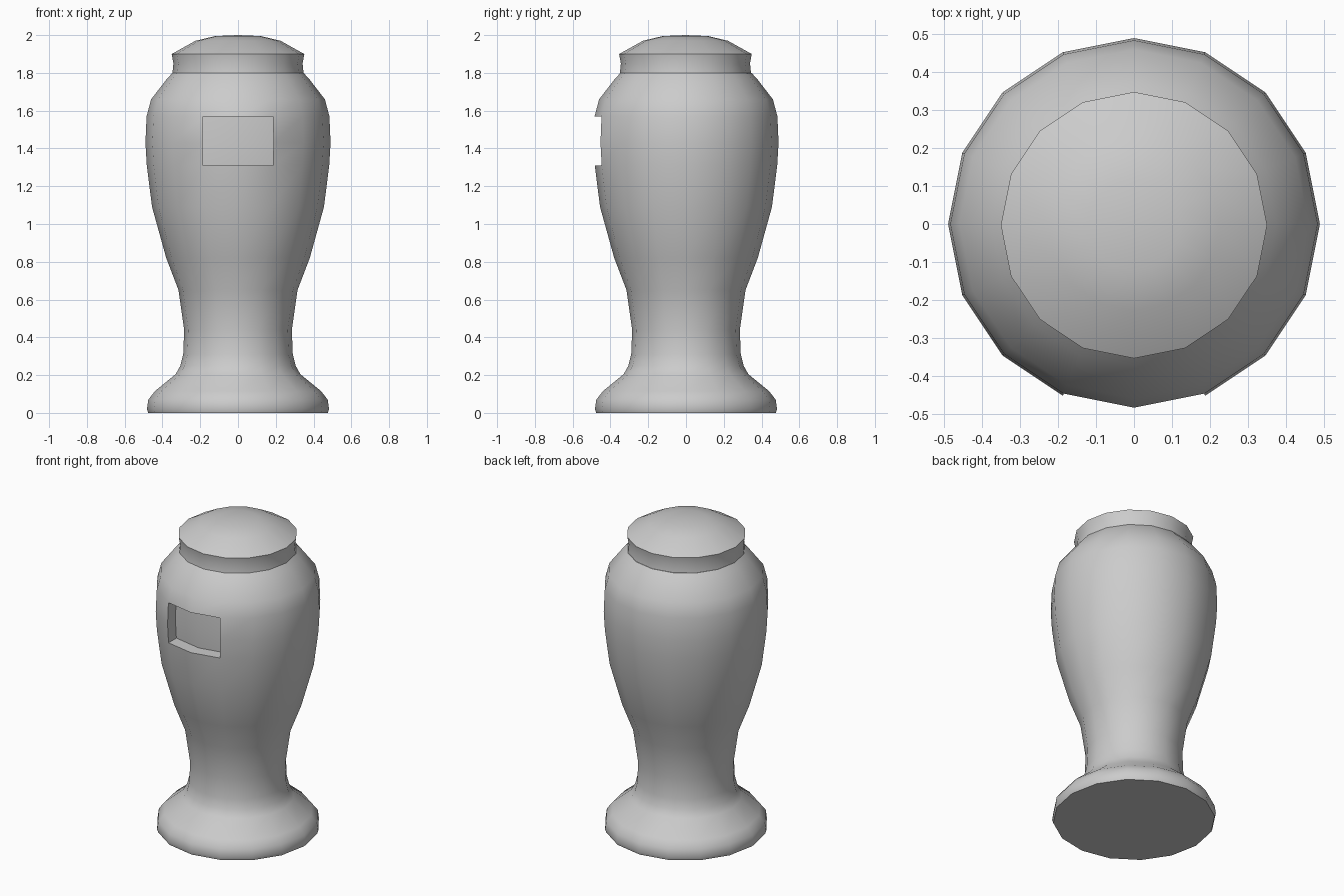
import bpy, bmesh, math

if "Cube" in bpy.data.objects:
    bpy.data.objects.remove(bpy.data.objects["Cube"])

SIDES = 16


def lathe(name, profile, y_shift=0.0, recess=None):
    """Revolve (radius, z) points; recess = (z low, z high, depth) sinks the front faces."""
    bm = bmesh.new()
    rings = []
    for r, z in profile:
        if r == 0:
            rings.append([bm.verts.new((0, y_shift, z))] * SIDES)
        else:
            rings.append([bm.verts.new((r * math.cos(2 * math.pi * i / SIDES),
                                        r * math.sin(2 * math.pi * i / SIDES) + y_shift, z))
                          for i in range(SIDES)])
    for a, b in zip(rings, rings[1:]):
        for i in range(SIDES):
            j = (i + 1) % SIDES
            bm.faces.new(list(dict.fromkeys((a[i], a[j], b[j], b[i]))))
    if profile[0][0] > 0:
        bm.faces.new(rings[0][::-1])
    if profile[-1][0] > 0:
        bm.faces.new(rings[-1])
    if recess:
        low, high, depth = recess
        faces = [f for f in bm.faces
                 if low < f.calc_center_median().z < high
                 and abs(f.calc_center_median().x) < 0.15
                 and f.calc_center_median().y < -0.3]
        new = bmesh.ops.extrude_face_region(bm, geom=faces)["geom"]
        for f in faces:
            if f.is_valid:
                bm.faces.remove(f)
        for v in new:
            if isinstance(v, bmesh.types.BMVert):
                v.co.y += depth
    bmesh.ops.recalc_face_normals(bm, faces=bm.faces)
    mesh = bpy.data.meshes.new(name)
    bm.to_mesh(mesh)
    bm.free()
    obj = bpy.data.objects.new(name, mesh)
    bpy.context.collection.objects.link(obj)
    bpy.ops.object.select_all(action='DESELECT')
    obj.select_set(True)
    bpy.context.view_layer.objects.active = obj
    bpy.ops.object.shade_smooth_by_angle(angle=math.radians(42))
    return obj


# Urn body with flared foot and sunken front plaque
lathe("urn_body", [
    (0.475, 0.0), (0.482, 0.02), (0.475, 0.07), (0.44, 0.115), (0.33, 0.205),
    (0.305, 0.25), (0.29, 0.31), (0.285, 0.44), (0.315, 0.65), (0.38, 0.82),
    (0.455, 1.09), (0.483, 1.31), (0.49, 1.43), (0.484, 1.57), (0.46, 1.66),
    (0.375, 1.77), (0.347, 1.80)], recess=(1.31, 1.57, 0.08))

# Lid: slightly waisted band and shallow domed top
lathe("urn_lid", [
    (0.347, 1.80), (0.342, 1.85), (0.351, 1.90)], y_shift=-0.003)
lathe("lid_dome", [
    (0.351, 1.90), (0.225, 1.97), (0.12, 1.995), (0, 2.0)], y_shift=-0.003)
